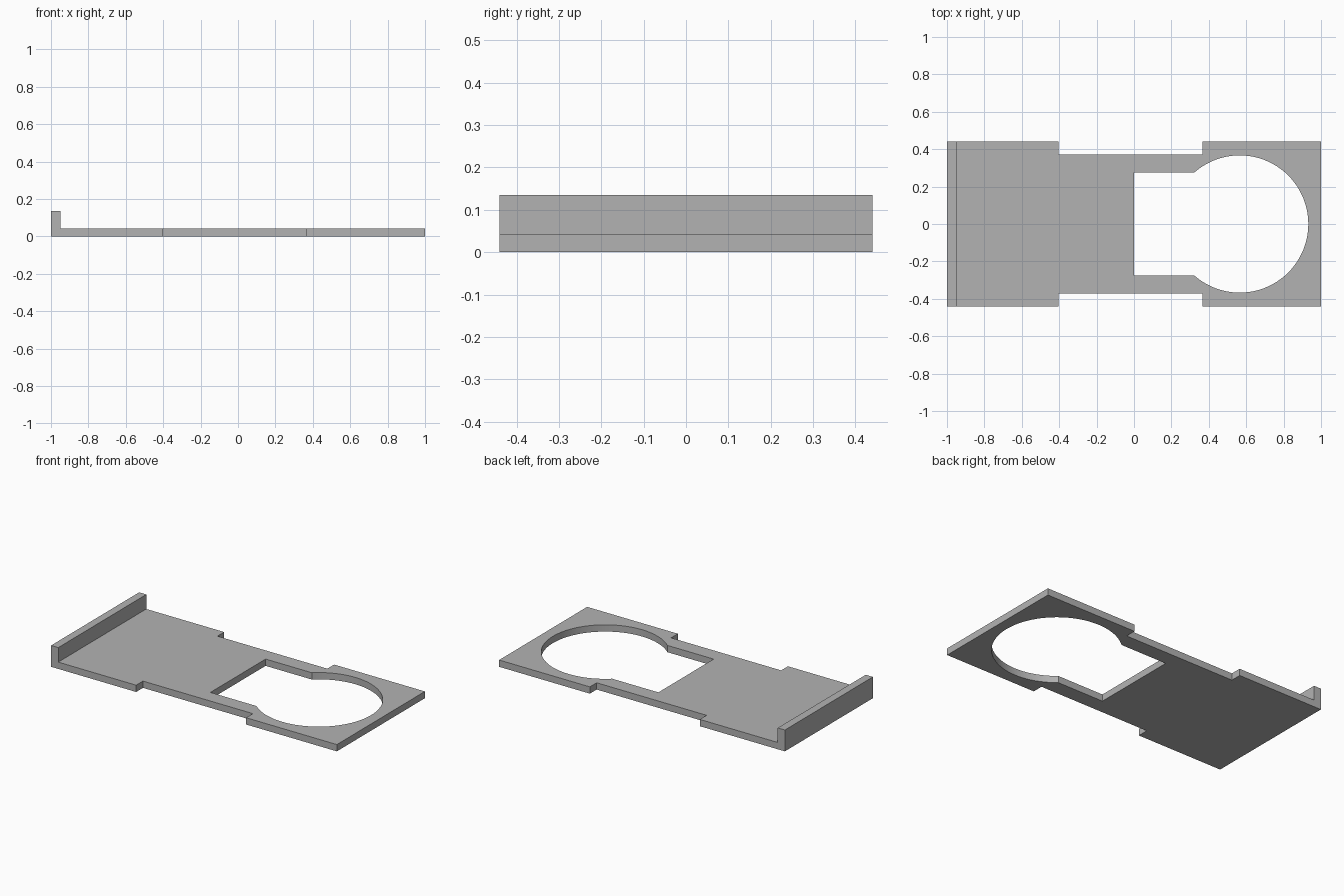
import bpy, bmesh, math

cube = bpy.data.objects.get("Cube")
if cube:
    bpy.data.objects.remove(cube, do_unlink=True)

THICK, LIP_TOP, LIP_X = 0.043, 0.135, -0.95
HALF_W, WAIST_W, SLOT_W = 0.44, 0.372, 0.276
WAIST_X = (-0.405, 0.365)
HOLE_X, HOLE_R, STEPS = 0.565, 0.367, 32

grey = bpy.data.materials.new("light_grey")
grey.use_nodes = True
colour = (0.45, 0.45, 0.45, 1)
grey.diffuse_color = colour
grey.node_tree.nodes["Principled BSDF"].inputs["Base Color"].default_value = colour

# Half outline: slot, round hole, then the waisted outer edge
start = math.pi - math.asin(SLOT_W / HOLE_R)
outline = [(-1, 0), (0, 0), (0, SLOT_W)]
for i in range(STEPS + 1):
    a = start * (1 - i / STEPS)
    outline.append((HOLE_X + HOLE_R * math.cos(a), HOLE_R * math.sin(a)))
outline += [(1, 0), (1, HALF_W), (WAIST_X[1], HALF_W), (WAIST_X[1], WAIST_W),
            (WAIST_X[0], WAIST_W), (WAIST_X[0], HALF_W), (-1, HALF_W)]

bm = bmesh.new()
base = bm.faces.new([bm.verts.new((x, y, 0)) for x, y in outline])


def raise_face(face, height):
    """Extrude a face straight up and return its new top vertices."""
    made = bmesh.ops.extrude_face_region(bm, geom=[face])["geom"]
    verts = [g for g in made if isinstance(g, bmesh.types.BMVert)]
    bmesh.ops.translate(bm, verts=verts, vec=(0, 0, height))


# Plate thickness
raise_face(base, THICK)
bmesh.ops.recalc_face_normals(bm, faces=bm.faces)

# End lip, raised from a strip of the top face
bmesh.ops.bisect_plane(bm, geom=bm.verts[:] + bm.edges[:] + bm.faces[:],
                       plane_co=(LIP_X, 0, 0), plane_no=(1, 0, 0))
strip = next(f for f in bm.faces
             if f.normal.z > 0.9 and f.calc_center_median().x < LIP_X)
raise_face(strip, LIP_TOP - THICK)

# Open the centre line so the mirrored half joins cleanly
centre = [f for f in bm.faces if all(abs(v.co.y) < 1e-5 for v in f.verts)]
bmesh.ops.delete(bm, geom=centre, context="FACES")
bmesh.ops.recalc_face_normals(bm, faces=bm.faces)
mesh = bpy.data.meshes.new("lipped_plate")
bm.to_mesh(mesh)
bm.free()
mesh.materials.append(grey)

plate = bpy.data.objects.new("lipped_plate", mesh)
bpy.context.collection.objects.link(plate)
mirror = plate.modifiers.new("mirror_half", "MIRROR")
mirror.use_axis = (False, True, False)
mirror.merge_threshold = 0.0005

# Smooth the round hole, keep the edges sharp
bpy.ops.object.select_all(action="DESELECT")
plate.select_set(True)
bpy.context.view_layer.objects.active = plate
bpy.ops.object.shade_smooth_by_angle(angle=math.radians(30))
